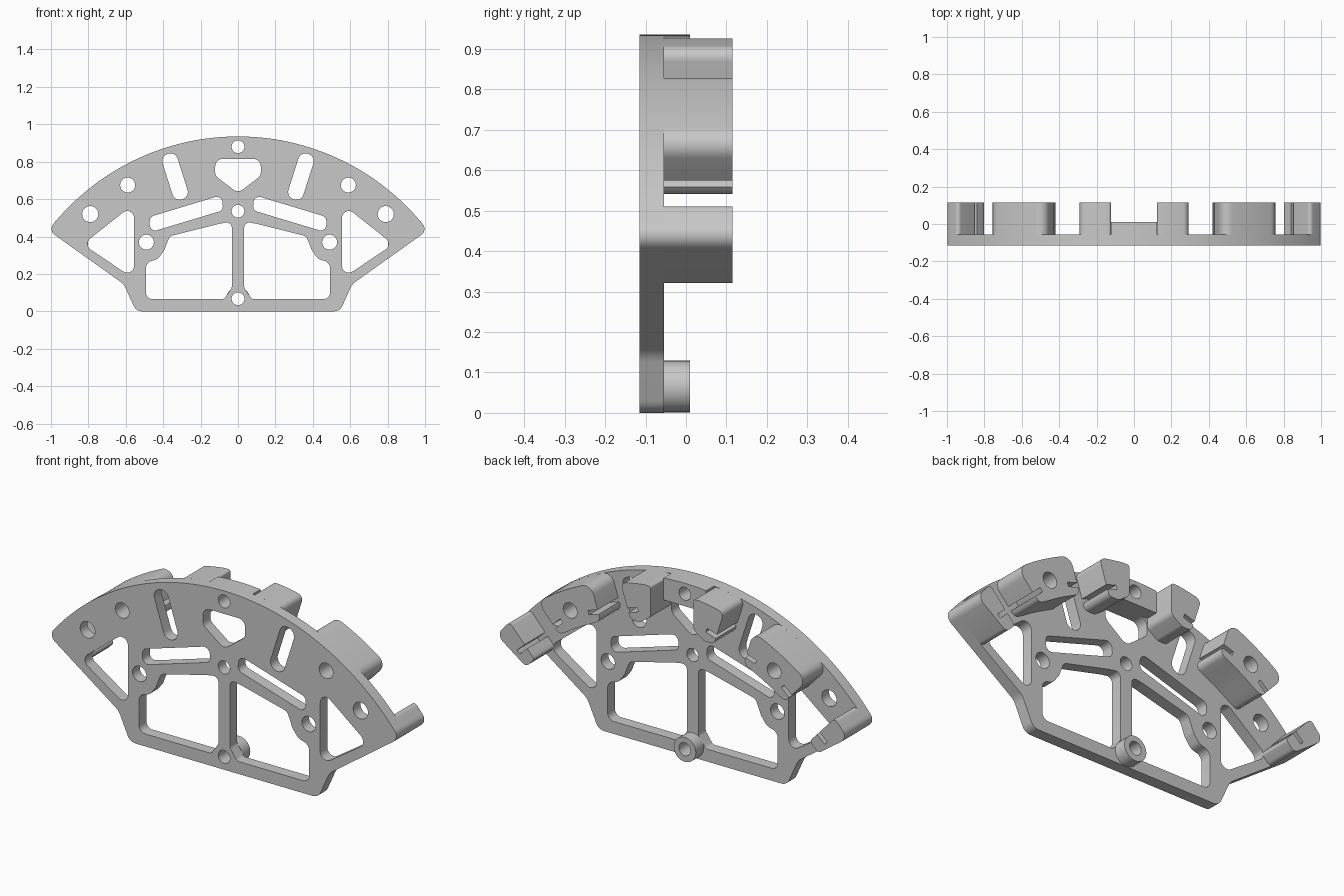
import bpy, bmesh, math
from mathutils import Vector

cube = bpy.data.objects.get("Cube")
if cube:
    bpy.data.objects.remove(cube)

mat = bpy.data.materials.new("machined_grey")
mat.use_nodes = True
GREY = (0.58, 0.58, 0.58, 1)
mat.diffuse_color = GREY
mat.node_tree.nodes["Principled BSDF"].inputs["Base Color"].default_value = GREY

# Depth layers along y, and the rim arc
FRONT, FACE, STEP, BACK = -0.115, -0.055, 0.01, 0.115
R, R_IN, ZC = 1.275, 1.085, -0.34
SLOT_R, SLOT_W, SLOT_D = 1.13, 0.011, 0.06
GAP_A, GAP_B = math.radians(17.6), math.radians(42.6)
HALF_A, HALF_B = 0.09, 0.11
RIM_END = math.radians(50.3)
TIP = (1.017, 0.435, 0.04)


def polar(a, r, off=0):
    """Point at angle a from vertical, shifted sideways by off."""
    return (r * math.sin(a) + off * math.cos(a), ZC + r * math.cos(a) - off * math.sin(a))


def arc(a0, a1, r, n, ends=True):
    k = range(n + 1) if ends else range(1, n)
    return [polar(a0 + (a1 - a0) * i / n, r) for i in k]


def rounded(pts, steps=7):
    """Fillet every corner given as (x, z, radius)."""
    pts = [tuple(p) + (0,) * (3 - len(p)) for p in pts]
    out = []
    for i, (x, z, rad) in enumerate(pts):
        p = Vector((x, z))
        prev, nxt = pts[i - 1], pts[(i + 1) % len(pts)]
        d0, d1 = Vector(prev[:2]) - p, Vector(nxt[:2]) - p
        half = d0.angle(d1) / 2
        if rad == 0 or half > 1.55:
            out.append(p)
            continue
        t = min(rad / math.tan(half),
                d0.length * (0.48 if prev[2] else 0.9),
                d1.length * (0.48 if nxt[2] else 0.9))
        d0.normalize()
        d1.normalize()
        c = p + (d0 + d1).normalized() * (t / math.cos(half))
        a, b = (p + d0 * t - c).normalized(), (p + d1 * t - c).normalized()
        radius = t * math.tan(half)
        out += [c + a.slerp(b, k / steps).normalized() * radius for k in range(steps + 1)]
    return out


def circle(x, z, r, n=32):
    return [Vector((x + r * math.cos(math.tau * i / n), z + r * math.sin(math.tau * i / n)))
            for i in range(n)]


def mirrored(loop):
    return [Vector((-p[0], p[1])) for p in loop]


def slab(name, loops, y0, y1):
    """Extrude an outline with holes between two depths."""
    cu = bpy.data.curves.new(name, 'CURVE')
    cu.dimensions = '2D'
    cu.fill_mode = 'BOTH'
    cu.extrude = (y1 - y0) / 2
    for loop in loops:
        sp = cu.splines.new('POLY')
        sp.points.add(len(loop) - 1)
        for q, p in zip(sp.points, loop):
            q.co = (p[0], p[1], 0, 1)
        sp.use_cyclic_u = True
    tmp = bpy.data.objects.new(name + "_profile", cu)
    bpy.context.collection.objects.link(tmp)
    bpy.context.view_layer.update()
    me = bpy.data.meshes.new_from_object(tmp.evaluated_get(bpy.context.evaluated_depsgraph_get()))
    bpy.data.objects.remove(tmp)
    bm = bmesh.new()
    bm.from_mesh(me)
    bmesh.ops.remove_doubles(bm, verts=bm.verts, dist=0.0002)
    for v in bm.verts:
        x, z, d = v.co
        v.co = (x, (y0 + y1) / 2 - d, z)
    bmesh.ops.recalc_face_normals(bm, faces=bm.faces)
    bm.to_mesh(me)
    bm.free()
    me.materials.clear()
    me.materials.append(mat)
    ob = bpy.data.objects.new(name, me)
    bpy.context.collection.objects.link(ob)
    bpy.ops.object.select_all(action='DESELECT')
    ob.select_set(True)
    bpy.context.view_layer.objects.active = ob
    bpy.ops.object.shade_smooth_by_angle(angle=math.radians(30))


def side(a, off, depth, r_out=0.05):
    """Radial block side with its notch, from the rim inward."""
    edge = math.sqrt(R * R - off * off)
    hi, lo = SLOT_R + SLOT_W, SLOT_R - SLOT_W
    return [polar(a, edge, off) + (r_out,), polar(a, hi, off), polar(a, hi, off + depth),
            polar(a, lo, off + depth), polar(a, lo, off), polar(a, R_IN, off) + (0.03,)]


def both_sides(name, loops, y0, y1):
    slab("left_" + name, loops, y0, y1)
    slab("right_" + name, [mirrored(l) for l in loops], y0, y1)


# Front plate outline: curved rim, pointed tips, narrow foot
foot = [TIP, (0.61, 0.145, 0.08), (0.545, 0, 0.05)]
outline = rounded(arc(-RIM_END, RIM_END, R, 64) + foot
                  + [(-x, z, r) for x, z, r in reversed(foot)])

# Openings on one half of the plate
window = rounded([(0.033, 0.48, 0.04), (0.1, 0.468, 0.03), (0.365, 0.402, 0.035),
                  (0.395, 0.325, 0.05), (0.43, 0.278, 0.05), (0.492, 0.262, 0.05),
                  (0.492, 0.065, 0.035), (0.075, 0.065, 0.025), (0.033, 0.125, 0.03)])
triangle = rounded([(0.556, 0.575, 0.036), (0.556, 0.175, 0.036), (0.83, 0.358, 0.036)])
spoke_slot = rounded([(0.085, 0.622, 0.035), (0.472, 0.505, 0.03),
                      (0.472, 0.422, 0.03), (0.08, 0.54, 0.03)])
rim_slot = rounded([polar(GAP_A, r, off) + (0.042,) for r, off in
                    ((1.24, -0.042), (1.24, 0.042), (0.985, 0.042), (0.985, -0.042))])
block_hole = circle(0.59, 0.675, 0.04)
half = [window, triangle, spoke_slot, rim_slot, block_hole,
        circle(0.49, 0.37, 0.04), circle(0.79, 0.52, 0.043)]
heart = rounded([(-0.122, 0.815, 0.04), (0.122, 0.815, 0.04), (0.122, 0.725, 0.04),
                 (0, 0.632, 0.04), (-0.122, 0.725, 0.04)])
top_hole, mid_hole, foot_hole = (circle(0, z, 0.034) for z in (0.88, 0.535, 0.067))
slab("front_plate", [outline, heart, top_hole, mid_hole, foot_hole]
     + half + [mirrored(h) for h in half], FRONT, FACE)

# Raised land around the top hole and boss around the foot hole
land = math.asin(0.124 / R)
slab("top_land", [[Vector(p) for p in arc(-land, land, R, 10) + [(0.124, 0.815), (-0.124, 0.815)]],
                  top_hole], FACE, STEP)
slab("foot_boss", [circle(0, 0.065, 0.064), foot_hole], FACE, STEP)

# Inner blocks beside the top land
a_end = GAP_A - math.asin(HALF_A / R)
inner = [(0.124, 0.925, 0.012)] + arc(land, a_end, R, 5, False) + side(GAP_A, -HALF_A, -SLOT_D) \
    + [(0.185, 0.722, 0.03), (0.124, 0.765, 0.03)]
both_sides("inner_block", [rounded(inner)], FACE, BACK)

# Long middle blocks with a through hole
a0, a1 = GAP_A + math.asin(HALF_A / R), GAP_B - math.asin(HALF_B / R)
b0, b1 = GAP_A + math.asin(HALF_A / R_IN), GAP_B - math.asin(HALF_B / R_IN)
middle = arc(a0, a1, R, 6, False) + side(GAP_B, -HALF_B, -SLOT_D) \
    + arc(b1, b0, R_IN, 5, False) + side(GAP_A, HALF_A, SLOT_D)[::-1]
both_sides("middle_block", [rounded(middle), block_hole], FACE, BACK)

# End blocks at the tips
a2 = GAP_B + math.asin(HALF_B / R)
end = arc(a2, RIM_END, R, 3)[2:] + [TIP, (0.846, 0.313, 0.025), (0.797, 0.362, 0.025)] \
    + side(GAP_B, HALF_B, SLOT_D, 0.02)[::-1]
both_sides("end_block", [rounded(end)], FACE, BACK)
